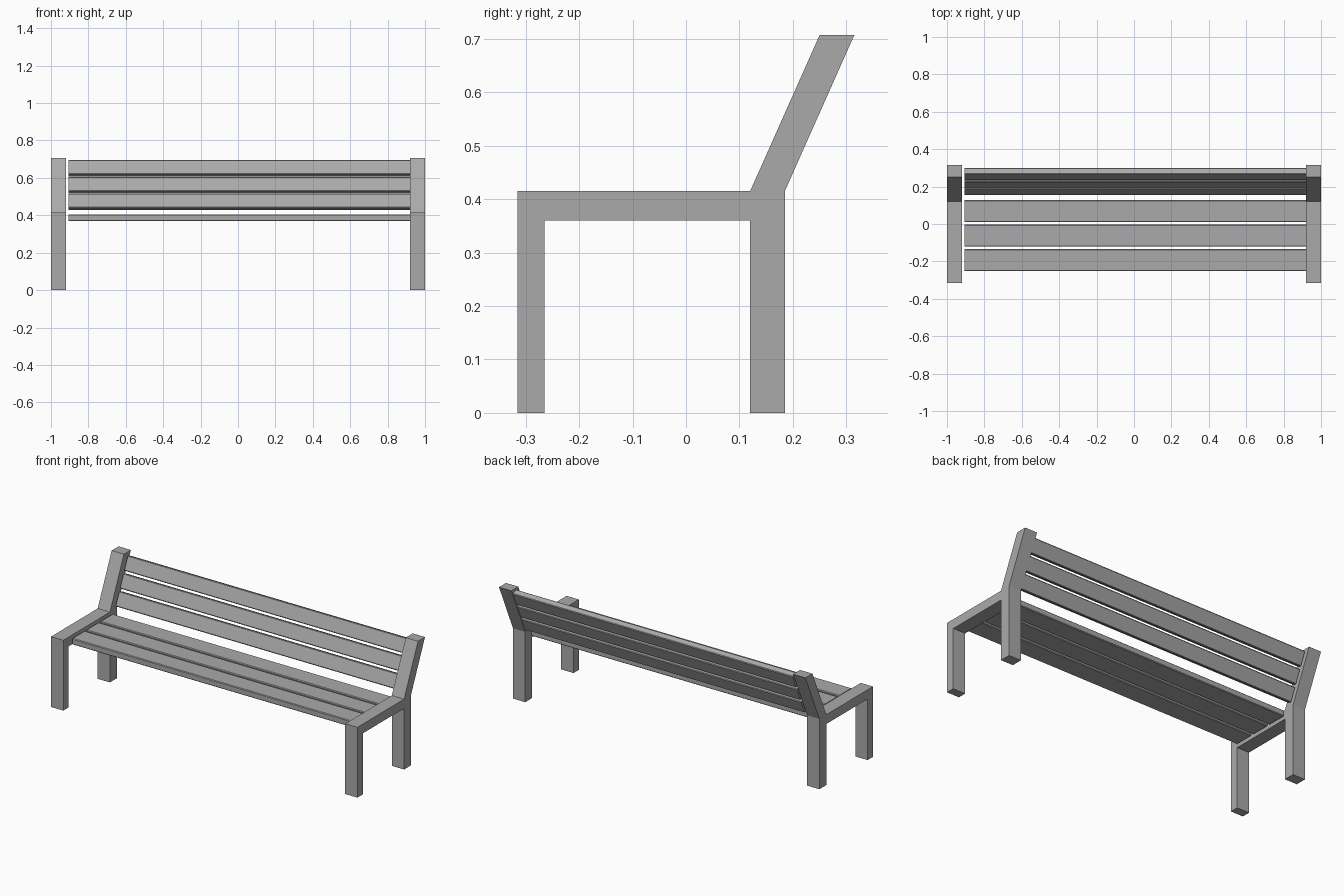
import bpy, bmesh, math
from mathutils import Matrix, Vector

cube = bpy.data.objects.get("Cube")
if cube:
    bpy.data.objects.remove(cube, do_unlink=True)

grey = bpy.data.materials.new("plain grey")
grey.use_nodes = True
colour = (0.4, 0.4, 0.4, 1)
grey.diffuse_color = colour
grey.node_tree.nodes["Principled BSDF"].inputs["Base Color"].default_value = colour


def finish(bm, name):
    bmesh.ops.recalc_face_normals(bm, faces=bm.faces)
    mesh = bpy.data.meshes.new(name)
    bm.to_mesh(mesh)
    bm.free()
    mesh.materials.append(grey)
    obj = bpy.data.objects.new(name, mesh)
    bpy.context.collection.objects.link(obj)
    return obj


# End frames: side profile (y, z) of legs, seat rail and leaning back post
PROFILE = [(-0.315, 0), (-0.265, 0), (-0.265, 0.36), (0.12, 0.36), (0.12, 0),
           (0.185, 0), (0.185, 0.415), (0.315, 0.707), (0.25, 0.707),
           (0.12, 0.415), (-0.315, 0.415)]


def end_frame(name, x, width=0.08):
    bm = bmesh.new()
    face = bm.faces.new([bm.verts.new((x, y, z)) for y, z in PROFILE])
    side = bmesh.ops.extrude_face_region(bm, geom=[face])["geom"]
    moved = [v for v in side if isinstance(v, bmesh.types.BMVert)]
    bmesh.ops.translate(bm, verts=moved, vec=(width, 0, 0))
    return finish(bm, name)


end_frame("right_frame", -1.0)
end_frame("left_frame", 0.92)

# Slats: long boards with slightly chamfered edges
LEFT, RIGHT, THICK = 0.92, -0.905, 0.036


def slat(name, width, y, z, tilt=0):
    bm = bmesh.new()
    place = (Matrix.Translation(((LEFT + RIGHT) / 2, y, z))
             @ Matrix.Rotation(tilt, 4, "X")
             @ Matrix.Diagonal((LEFT - RIGHT, width, THICK, 1)))
    bmesh.ops.create_cube(bm, size=1, matrix=place)
    long_edges = [e for e in bm.edges
                  if abs(e.verts[0].co.x - e.verts[1].co.x) > 1]
    bmesh.ops.bevel(bm, geom=long_edges, offset=0.004, segments=1, affect="EDGES")
    return finish(bm, name)


# Seat boards, front to back
for i in range(3):
    slat(f"seat_slat_{i + 1}", 0.118, -0.193 + 0.131 * i, 0.387)

# Back boards, climbing along the lean of the post
lean = math.atan2(0.292, 0.13)
along = Vector((0, math.cos(lean), math.sin(lean)))
behind = Vector((0, math.sin(lean), -math.cos(lean)))
start = Vector((0, 0.153, 0.441)) + behind * THICK / 2
for i in range(3):
    centre = start + along * (0.041 + 0.0985 * i)
    slat(f"back_slat_{i + 1}", 0.084, centre.y, centre.z, lean)
